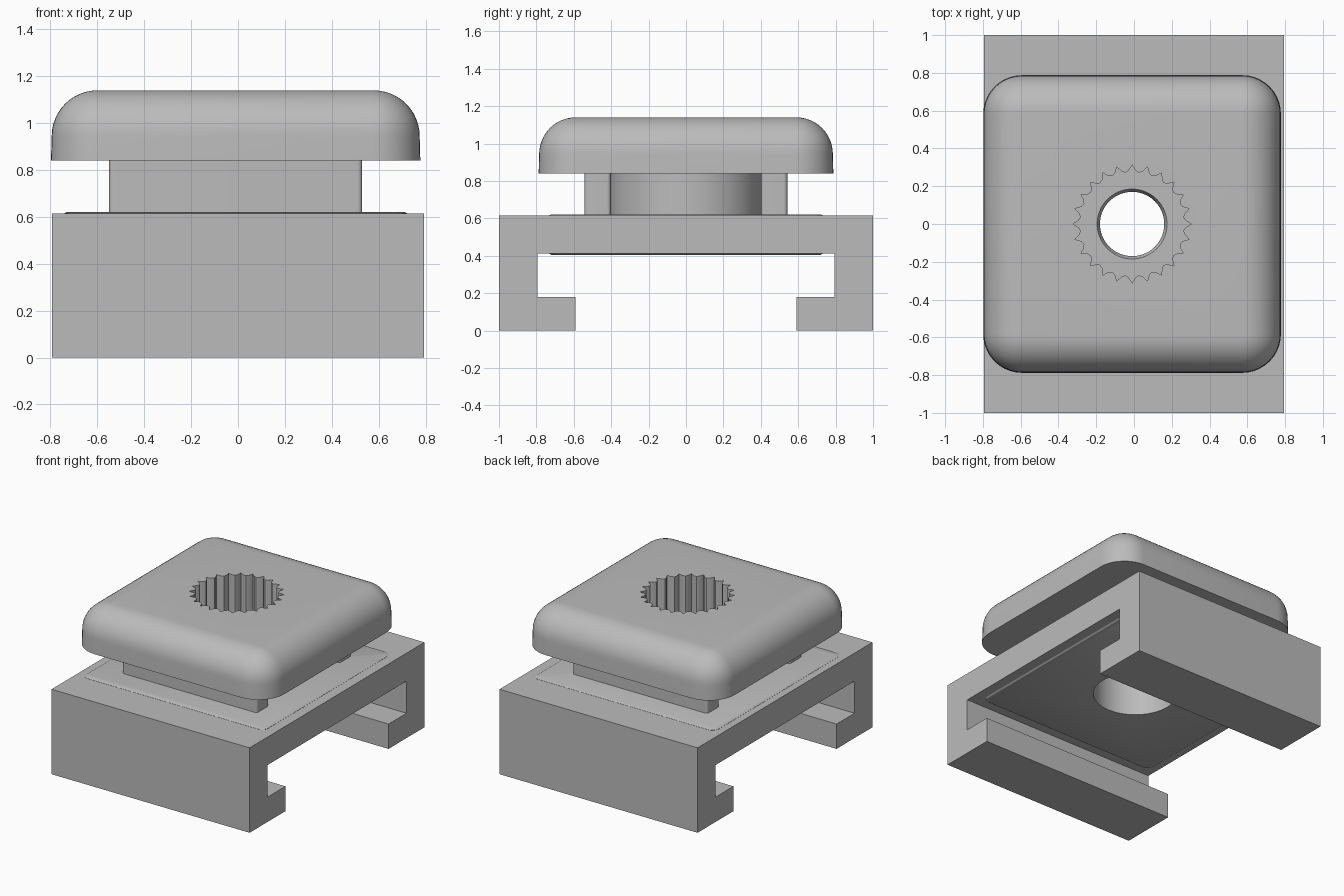
import bpy, bmesh
from math import sin, cos, pi, tau, radians

cube = bpy.data.objects.get("Cube")
if cube:
    bpy.data.objects.remove(cube, do_unlink=True)

grey = bpy.data.materials.new("satin_grey")
grey.use_nodes = True
grey.diffuse_color = (0.5, 0.5, 0.5, 1)
grey.node_tree.nodes["Principled BSDF"].inputs["Base Color"].default_value = (0.5, 0.5, 0.5, 1)

CX = -0.01  # upper parts sit slightly off the base centre


def loft(name, rings):
    """Closed solid through rings of equal point count."""
    bm = bmesh.new()
    loops = [[bm.verts.new(p) for p in ring] for ring in rings]
    n = len(loops[0])
    for a, b in zip(loops, loops[1:]):
        for i in range(n):
            j = (i + 1) % n
            bm.faces.new((a[i], a[j], b[j], b[i]))
    bm.faces.new(loops[0][::-1])
    bm.faces.new(loops[-1])
    bmesh.ops.recalc_face_normals(bm, faces=bm.faces[:])
    mesh = bpy.data.meshes.new(name)
    bm.to_mesh(mesh)
    bm.free()
    mesh.materials.append(grey)
    ob = bpy.data.objects.new(name, mesh)
    bpy.context.collection.objects.link(ob)
    return ob


def rounded_rect(hx, hy, r, z, cy=0, steps=10):
    """Ring of points around a rectangle with round corners."""
    pts = []
    for k, (sx, sy) in enumerate(((1, 1), (-1, 1), (-1, -1), (1, -1))):
        for i in range(steps + 1):
            a = (k + i / steps) * pi / 2
            pts.append((CX + sx * (hx - r) + r * cos(a), cy + sy * (hy - r) + r * sin(a), z))
    return pts


def circle(r, z, n=96):
    return [(CX + r * cos(tau * i / n), r * sin(tau * i / n), z) for i in range(n)]


def spline(z, teeth=24):
    """Ring of pointed grooves."""
    radii = (0.313, 0.283, 0.274, 0.283)
    n = teeth * 4
    return [(CX + radii[i % 4] * cos(tau * i / n), radii[i % 4] * sin(tau * i / n), z)
            for i in range(n)]


# Base channel with inward lips, extruded along x
half = [(1, 0.615), (1, 0), (0.59, 0), (0.59, 0.18), (0.795, 0.18), (0.795, 0.412)]
section = half + [(-y, z) for y, z in reversed(half)]
base = loft("base_channel", [[(x, y, z) for y, z in section] for x in (-0.793, 0.793)])

# Thin raised pad through the web of the channel
pad = loft("pad_plate", [rounded_rect(0.73 - i, 0.73 - i, 0.05, z)
                         for i, z in ((0.01, 0.405), (0, 0.412), (0, 0.616), (0.01, 0.622))])

# Neck: two bars joined by a round boss
bars = [loft(name, [rounded_rect(0.54, 0.07, 0.02, z, cy) for z in (0.615, 0.845)])
        for name, cy in (("front_neck_bar", -0.472), ("back_neck_bar", 0.472))]
boss = loft("neck_boss", [circle(0.41, z) for z in (0.61, 0.85)])

# Cap with slightly drafted sides and a rounded top rim
rings = [rounded_rect(0.788, 0.788, 0.205, 0.84)]
for i in range(13):
    a = i / 12 * pi / 2
    inset = 0.003 + 0.195 * (1 - cos(a))
    rings.append(rounded_rect(0.788 - inset, 0.788 - inset, 0.205 - inset, 0.945 + 0.195 * sin(a)))
cap = loft("cap", rings)

# Stepped bore: wide below, narrow in the middle, grooved above
cutter = loft("bore_cutter", [circle(0.28, 0.3), circle(0.28, 0.67), circle(0.17, 0.67),
                              circle(0.17, 0.79), circle(0.185, 0.82), spline(0.82), spline(1.3)])
cutter.hide_render = True
for ob in (base, pad, boss, cap):
    mod = ob.modifiers.new("bore", "BOOLEAN")
    mod.operation = "DIFFERENCE"
    mod.solver = "EXACT"
    mod.object = cutter
    bpy.ops.object.select_all(action="DESELECT")
    bpy.context.view_layer.objects.active = ob
    ob.select_set(True)
    bpy.ops.object.modifier_apply(modifier=mod.name)
bpy.data.objects.remove(cutter, do_unlink=True)

# Smooth the curves, keep the edges crisp
bpy.ops.object.select_all(action="DESELECT")
for ob in (base, pad, boss, cap, *bars):
    ob.select_set(True)
bpy.context.view_layer.objects.active = cap
bpy.ops.object.shade_smooth_by_angle(angle=radians(30))
